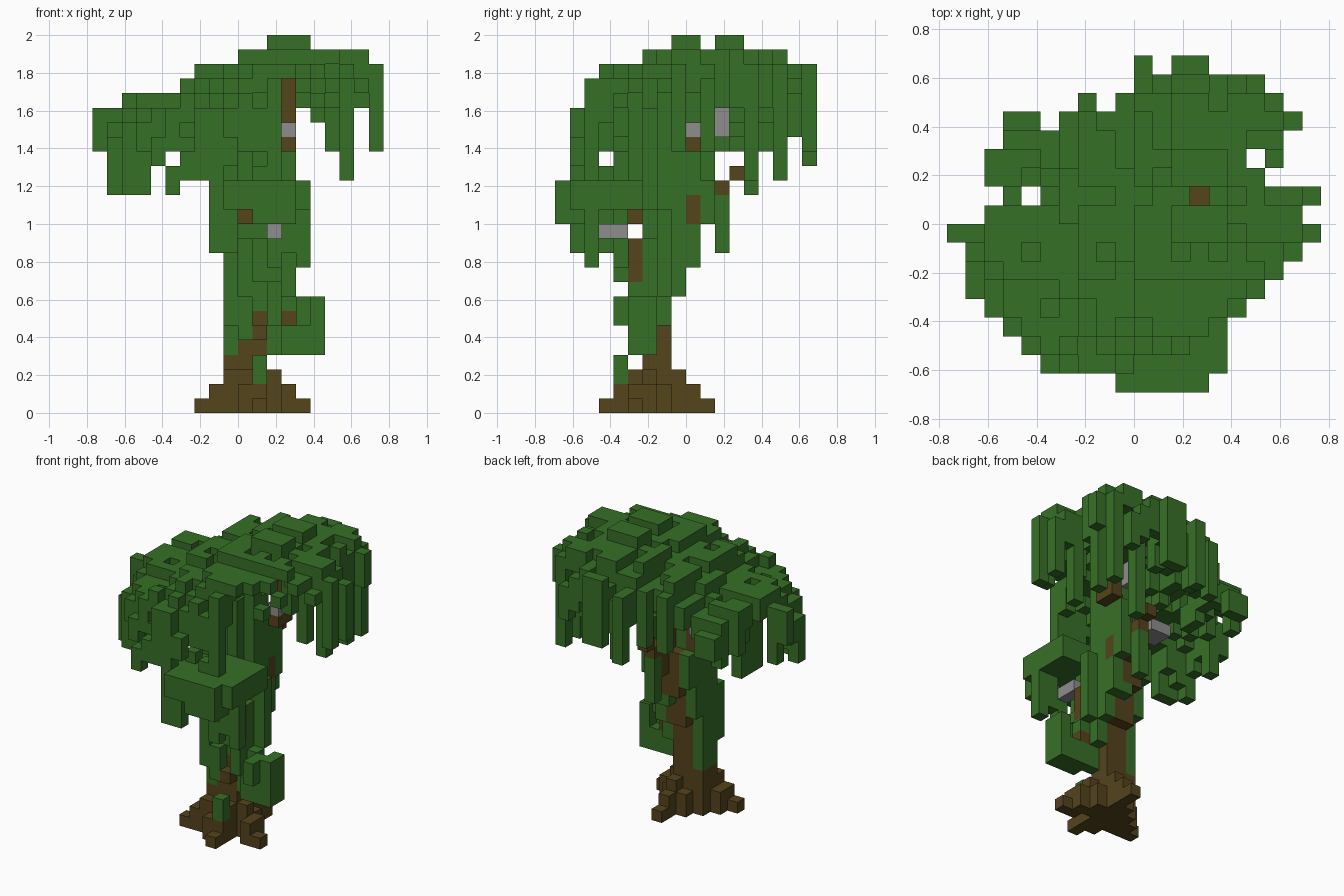
import bpy
import bmesh
import math
import random
from mathutils import Vector

random.seed(4)
start_cube = bpy.data.objects.get("Cube")
if start_cube:
    bpy.data.objects.remove(start_cube, do_unlink=True)

SIZE = 2 / 26                      # edge of one block
NX, NY = 20, 18                    # blocks across and deep
SIDES = [Vector(d) for d in ((1, 0, 0), (-1, 0, 0), (0, 1, 0),
                             (0, -1, 0), (0, 0, 1), (0, 0, -1))]


def material(name, colour):
    mat = bpy.data.materials.new(name)
    mat.use_nodes = True
    mat.diffuse_color = (*colour, 1)
    shader = next(n for n in mat.node_tree.nodes if n.type == "BSDF_PRINCIPLED")
    shader.inputs["Base Color"].default_value = (*colour, 1)
    shader.inputs["Roughness"].default_value = 0.9
    return mat


LEAF = material("leaf green", (0.037, 0.16, 0.02))
BARK = material("bark brown", (0.089, 0.058, 0.012))
STONE = material("stone grey", (0.27, 0.27, 0.27))


def block(x, y, z):
    """Cells of a block; each argument is one index or a (first, last) pair."""
    spans = [range(a[0], a[1] + 1) if isinstance(a, tuple) else (a,)
             for a in (x, y, z)]
    return {(i, j, k) for i in spans[0] for j in spans[1] for k in spans[2]}


def blocks(*items):
    return set().union(*(block(*item) for item in items))


# Trunk, roots and leaning limbs
trunk = blocks(
    ((9, 12), (6, 7), (0, 1)), ((10, 11), (5, 8), (0, 1)), (9, 5, (0, 1)),
    ((9, 11), (5, 7), 2), (11, 8, 2), ((9, 11), (6, 7), 3),
    ((10, 11), (6, 7), 4), ((10, 11), 7, (5, 7)), (11, (5, 6), 5),
    (11, 6, 6), ((10, 11), (7, 8), (8, 11)), (12, 6, 2), (13, 6, 6),
    ((10, 11), (8, 9), (11, 14)), (10, (4, 5), 13), (12, 5, (9, 11)),
    (12, 9, (13, 14)), (11, 10, (13, 14)), (11, (10, 11), 15), (11, 12, 16),
    (11, 9, (14, 17)), ((12, 13), 9, 18), (13, 10, (18, 23)),
    (9, 8, (15, 17)), ((8, 9), 8, 18))
roots = blocks(
    (8, (5, 6), (0, 1)), (7, 5, 0), (13, (5, 6), (0, 1)), (14, 5, 0),
    ((10, 11), 4, (0, 1)), (11, 3, 0), (11, 9, (0, 1)), (11, 10, 0))

# Grey stones caught in the branches
stones = blocks((12, (3, 4), 12), ((7, 8), (8, 9), 17),
                (13, 9, 19), (12, 11, (19, 20)))

# Lower leaf shelf over the front, with short hanging tips
shelf = blocks(
    ((9, 13), 0, (14, 15)), ((8, 14), (1, 4), (14, 15)),
    ((11, 14), 5, (14, 15)), ((11, 13), 0, 13), (8, (1, 3), (11, 13)),
    (14, 2, (10, 13)), (9, 1, (11, 13)), ((12, 13), 1, 13),
    (13, 2, (11, 13)), (12, 2, (10, 11)), (9, 4, 13), (11, 4, 13),
    (11, 2, 16), (9, 3, 16))

# Vines covering the trunk, and the side clump
vines = blocks(
    (11, 4, (2, 3)), (9, (6, 7), (4, 13)), (9, 5, (6, 10)), (10, 5, (5, 7)),
    (10, 6, (5, 11)), (11, 6, (7, 11)), (12, 6, (4, 11)), (12, 7, (6, 13)),
    (12, 8, (8, 13)), (12, 9, (10, 12)), (12, 9, (15, 17)),
    (12, 5, (6, 8)), (11, 4, (9, 11)), (12, 4, 9),
    (13, 7, (8, 13)), (9, 8, (9, 14)), (11, 9, 10),
    (12, 10, (13, 17)), (11, 11, (11, 14)), (9, 9, (12, 14)),
    (9, 7, (14, 19)), ((10, 12), (7, 8), (12, 20)),
    (9, 5, (15, 20)), (11, 6, (14, 20)))
side_clump = blocks(((13, 15), 5, (4, 5)), (15, (5, 6), (4, 7)),
                    (14, (4, 5), (6, 7)), (13, 6, (4, 5)), (13, 6, 7),
                    (14, 6, (4, 5)))

# Canopy plan: filled span of each row, front to back
rows = {1: (5, 9), 2: (4, 11), 3: (3, 13), 4: (2, 15), 5: (1, 16), 6: (1, 17),
        7: (1, 18), 8: (0, 19), 9: (2, 18), 10: (3, 19), 11: (2, 16),
        12: (2, 17), 13: (3, 17), 14: (6, 18), 15: (9, 17), 16: (10, 16)}
plan = {(i, j) for j, (a, b) in rows.items() for i in range(a, b + 1)}
plan |= {(12, 2), (3, 14), (4, 14), (7, 15), (10, 17), (12, 17), (13, 17)}
plan -= {(4, 10), (16, 12)}

# Highest and lowest leaf level allowed in each column and row
col_top = [21] * 2 + [22] * 4 + [23] + [24] * 3 + [25] * 2 + [26] * 3 + [25] * 4 + [24]
row_top = [16, 21, 23, 24, 24, 24, 25, 25, 26, 26, 25, 26, 26] + [25] * 3 + [24] * 2
col_low = [18] + [15] * 3 + [18] * 11 + [19, 18, 16, 21, 17]
row_low = [16] * 3 + [15, 18, 15] + [18] * 6 + [17, 15, 19, 16, 19, 17]

canopy, strands = set(), set()
for i, j in sorted(plan - {(13, 10)}):
    rim = sum((i + a, j + b) not in plan
              for a, b in ((1, 0), (-1, 0), (0, 1), (0, -1)))
    high, near = max(col_top[i], row_top[j]), min(col_top[i], row_top[j])
    # domed crown: drops further where both directions slope away
    top = near - math.floor(0.6 * (26 - high))
    if rim and high < 26:
        top -= 1
    ridge = 12 <= i <= 14 and j in (8, 9, 11, 12)
    if not ridge:
        top = min(top, 25) - (random.random() < (0.15 if high == 26 else 0.4))
    open_side = i >= 13 and j < 8
    canopy |= block(i, j, (top - (1 if open_side else 2), top - 1))
    low = max(col_low[i], row_low[j])
    # long strands hang mainly from the back half of the rim
    if rim and i >= 9 and not open_side:
        hang = low if rim > 1 or random.random() < 0.5 else max(low, top - 3)
        strands |= block(i, j, (min(hang, top - 1), top - 1))
    elif random.random() < 0.12 and not open_side:
        strands |= block(i, j, (max(low, top - 4), top - 1))
strands -= block((13, 18), (11, 12), (17, 20))
strands |= blocks((12, 2, (16, 21)), (3, 4, (15, 19)), (2, 4, (15, 18)),
                  (1, 5, (15, 18)), (1, 8, (16, 19)), (3, 10, (18, 20)),
                  (0, 8, (18, 20)), ((4, 6), (2, 3), 18), ((7, 8), 1, (18, 20)),
                  (4, 14, (18, 19)), (7, 15, (18, 20)), (13, 13, (15, 21)),
                  (10, 17, (17, 22)), (17, 10, (16, 22)))

parts = [("stones", stones, STONE), ("trunk", trunk, BARK),
         ("roots", roots, BARK), ("front_leaf_shelf", shelf, LEAF),
         ("trunk_vines", vines, LEAF), ("side_leaf_clump", side_clump, LEAF),
         ("canopy", canopy, LEAF), ("hanging_leaves", strands, LEAF)]
filled = set().union(*(cells for _, cells, _ in parts))


def build(name, cells, mat):
    """Make one object from the exposed sides of its blocks."""
    bm = bmesh.new()
    for cell in sorted(cells):
        centre = Vector(cell) + Vector((0.5, 0.5, 0.5)) - Vector((NX / 2, NY / 2, 0))
        for side in SIDES:
            if tuple(int(c + d) for c, d in zip(cell, side)) in filled:
                continue
            u = Vector((side.y, side.z, side.x)) / 2
            v = side.cross(u)
            mid = centre + side / 2
            corners = (mid - u - v, mid + u - v, mid + u + v, mid - u + v)
            bm.faces.new([bm.verts.new(p * SIZE) for p in corners])
    bmesh.ops.remove_doubles(bm, verts=bm.verts, dist=SIZE / 100)
    mesh = bpy.data.meshes.new(name)
    bm.to_mesh(mesh)
    bm.free()
    mesh.materials.append(mat)
    bpy.context.collection.objects.link(bpy.data.objects.new(name, mesh))


used = set()
for part_name, part_cells, part_mat in parts:
    build(part_name, part_cells - used, part_mat)
    used |= part_cells
